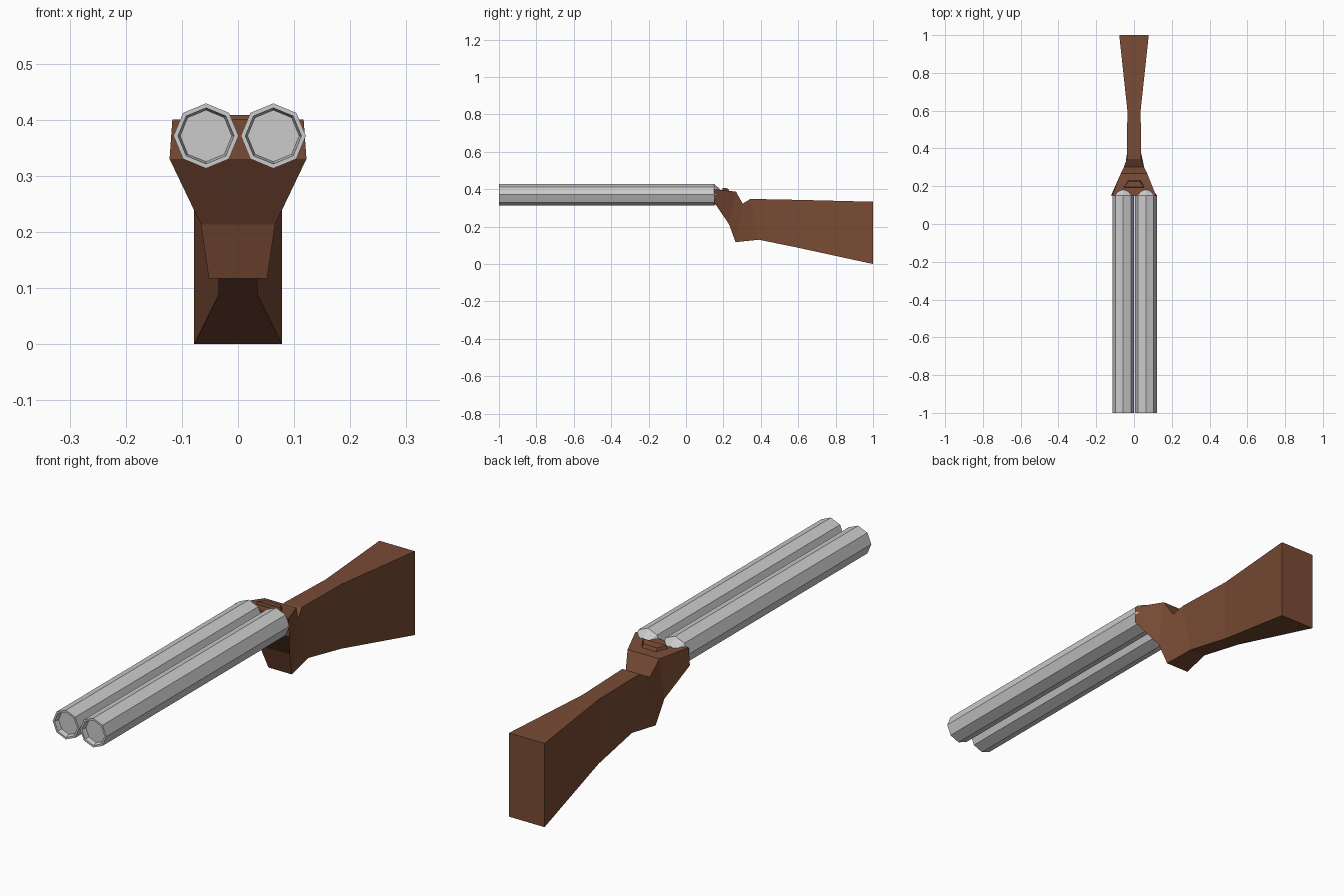
import bpy, bmesh, math

if "Cube" in bpy.data.objects:
    bpy.data.objects.remove(bpy.data.objects["Cube"])


def loft(name, rings, material=None):
    """Skin a list of equal-length point rings and cap both ends."""
    bm = bmesh.new()
    loops = [[bm.verts.new(p) for p in ring] for ring in rings]
    for a, b in zip(loops, loops[1:]):
        n = len(a)
        for i in range(n):
            j = (i + 1) % n
            bm.faces.new((a[i], a[j], b[j], b[i]))
    bm.faces.new(loops[0])
    bm.faces.new(loops[-1])
    bmesh.ops.recalc_face_normals(bm, faces=bm.faces)
    mesh = bpy.data.meshes.new(name)
    bm.to_mesh(mesh)
    bm.free()
    obj = bpy.data.objects.new(name, mesh)
    bpy.context.collection.objects.link(obj)
    if material:
        mesh.materials.append(material)
    return obj


def section(top, bottom):
    """Four-cornered section from (half width, y, z) of its top and bottom edges."""
    (wt, yt, zt), (wb, yb, zb) = top, bottom
    return [(-wt, yt, zt), (wt, yt, zt), (wb, yb, zb), (-wb, yb, zb)]


def octagon(x, y, z, r):
    return [(x + r * math.cos(k * math.pi / 4), y, z + r * math.sin(k * math.pi / 4))
            for k in range(8)]


wood = bpy.data.materials.new("wood")
wood.diffuse_color = (0.19, 0.07, 0.035, 1)
wood.use_nodes = True
wood.node_tree.nodes["Principled BSDF"].inputs["Base Color"].default_value = wood.diffuse_color

# Receiver, grip and butt in one wooden piece
loft("stock", [section(*s) for s in (
    ((0.117, 0.15, 0.400), (0.122, 0.15, 0.330)),
    ((0.070, 0.267, 0.387), (0.066, 0.23, 0.213)),
    ((0.053, 0.303, 0.323), (0.052, 0.265, 0.117)),
    ((0.038, 0.345, 0.348), (0.035, 0.39, 0.130)),
    ((0.035, 0.60, 0.343), (0.035, 0.60, 0.087)),
    ((0.078, 1.00, 0.333), (0.078, 1.00, 0.000)),
)], wood)

# Opening lever on top of the receiver
loft("top_lever", [
    section((0.052, 0.195, 0.408), (0.057, 0.192, 0.38)),
    section((0.030, 0.225, 0.404), (0.033, 0.237, 0.38)),
], wood)

# Octagonal barrels: shallow bore, muzzle rim, long tube, tapered breech end
barrel_profile = ((-0.98, 0.046), (-1.0, 0.050), (-1.0, 0.058), (0.15, 0.058), (0.18, 0.030))
for name, x in (("left_barrel", -0.057), ("right_barrel", 0.063)):
    loft(name, [octagon(x, y, 0.371, r) for y, r in barrel_profile])
